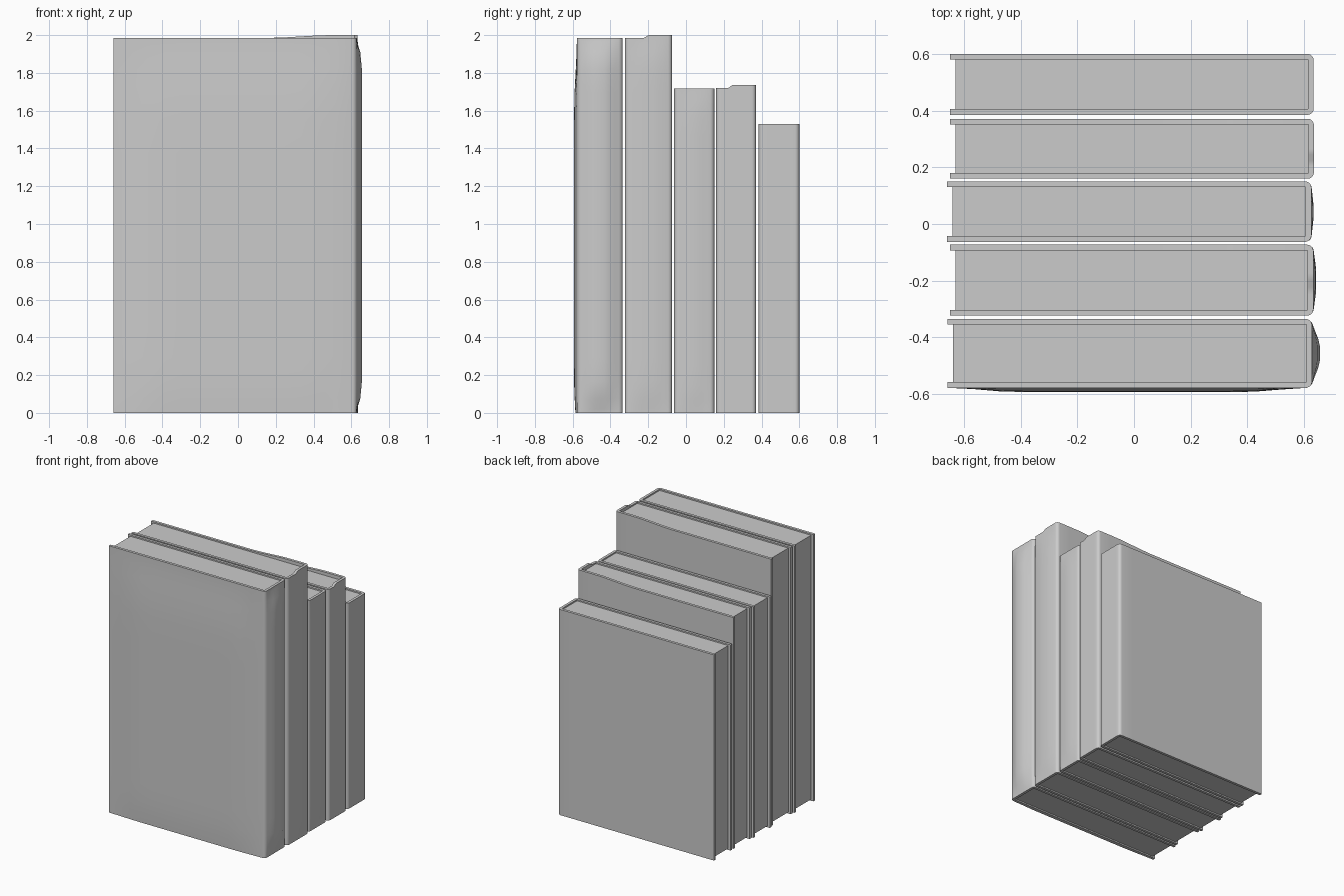
import bpy, bmesh, math

cube = bpy.data.objects.get("Cube")
if cube:
    bpy.data.objects.remove(cube, do_unlink=True)

grey = bpy.data.materials.new("plain grey")
grey.use_nodes = True
colour = (0.6, 0.6, 0.6, 1)
grey.diffuse_color = colour
grey.node_tree.nodes["Principled BSDF"].inputs["Base Color"].default_value = colour

BOARD = 0.02     # cover thickness
RADIUS = 0.022   # rounded spine edge


def ramp(v, lo, hi, width):
    """Rise smoothly from 0 at both ends to 1 inside."""
    t = max(0, min(1, min(v - lo, hi - v) / width))
    return t * t * (3 - 2 * t)


def finish(bm, name):
    bmesh.ops.remove_doubles(bm, verts=bm.verts, dist=0.0001)
    bmesh.ops.recalc_face_normals(bm, faces=bm.faces)
    mesh = bpy.data.meshes.new(name)
    bm.to_mesh(mesh)
    bm.free()
    mesh.materials.append(grey)
    obj = bpy.data.objects.new(name, mesh)
    bpy.context.collection.objects.link(obj)
    bpy.ops.object.select_all(action="DESELECT")
    obj.select_set(True)
    bpy.context.view_layer.objects.active = obj
    return obj


def outline(x0, x1, y0, y1):
    """Outer path of the cover: front board, spine, back board."""
    arc = [math.radians(a) for a in range(0, 91, 18)]
    xs = [x0 + (x1 - RADIUS - x0) * i / 14 for i in range(14)]
    ys = [y0 + RADIUS + (y1 - y0 - 2 * RADIUS) * i / 8 for i in range(1, 8)]
    path = [(x, y0) for x in xs]
    path += [(x1 - RADIUS * (1 - math.sin(a)), y0 + RADIUS * (1 - math.cos(a))) for a in arc]
    path += [(x1, y) for y in ys]
    path += [(x1 - RADIUS * (1 - math.cos(a)), y1 - RADIUS * (1 - math.sin(a))) for a in arc]
    return path + [(x, y1) for x in reversed(xs)]


def cover(name, x0, x1, y0, y1, top, spine_bulge, front_bulge, lift):
    bm = bmesh.new()
    path = outline(x0, x1, y0, y1)
    levels = [top * (1 - math.cos(math.pi * i / 16)) / 2 for i in range(17)]
    rings = []
    for z in levels:
        outer, inner = [], []
        for x, y in path:
            # worn top corner near the spine stands a little higher
            raised = y > y0 + 0.4 * (y1 - y0) and x > 0.2
            dz = lift * min(1, (x - 0.2) / 0.25) if z == top and raised else 0
            ox, oy = x, y
            if x > x1 - RADIUS / 2:
                ox += spine_bulge * ramp(y, y0, y1, 0.1) * ramp(z, 0, top, 0.12)
            if y == y0:
                oy -= front_bulge * ramp(x, x0, x1, 0.25) * ramp(z, -0.2, top, 0.4)
            outer.append(bm.verts.new((ox, oy, z + dz)))
            inner.append(bm.verts.new((min(x, x1 - BOARD),
                                       max(y0 + BOARD, min(y1 - BOARD, y)), z + dz)))
        rings.append((outer, inner))
    count = len(path)
    for (o0, i0), (o1, i1) in zip(rings, rings[1:]):
        for k in range(count - 1):
            bm.faces.new((o0[k], o0[k + 1], o1[k + 1], o1[k]))
            bm.faces.new((i0[k], i1[k], i1[k + 1], i0[k + 1]))
        for k in (0, count - 1):
            bm.faces.new((o0[k], o1[k], i1[k], i0[k]))
    for o, i in (rings[0], rings[-1]):
        for k in range(count - 1):
            bm.faces.new((o[k], o[k + 1], i[k + 1], i[k]))
    bmesh.ops.dissolve_degenerate(bm, dist=0.0001, edges=bm.edges)
    finish(bm, name)
    bpy.ops.object.shade_smooth_by_angle(angle=math.radians(40))


def pages(name, x0, x1, y0, y1, top):
    bm = bmesh.new()
    bmesh.ops.create_cube(bm, size=1)
    lo = (x0 + 0.02, y0 + BOARD, 0.01)
    hi = (x1 - BOARD, y1 - BOARD, top - 0.01)
    for v in bm.verts:
        v.co = [a if c < 0 else b for a, b, c in zip(lo, hi, v.co)]
    finish(bm, name)


# fore edge, spine, front, back, height, spine bulge, front bulge, corner lift
books = [
    (-0.658, 0.628, -0.578, -0.335, 1.985, 0.028, 0.015, 0),
    (-0.650, 0.633, -0.323, -0.073, 1.985, 0.010, 0, 0.015),
    (-0.660, 0.626, -0.063, 0.150, 1.718, 0.008, 0, 0),
    (-0.650, 0.635, 0.160, 0.371, 1.720, 0, 0, 0.015),
    (-0.650, 0.634, 0.385, 0.600, 1.530, 0, 0, 0),
]
for n, (x0, x1, y0, y1, top, spine, front, lift) in enumerate(books, 1):
    cover(f"book_{n}_cover", x0, x1, y0, y1, top, spine, front, lift)
    pages(f"book_{n}_pages", x0, x1, y0, y1, top)
